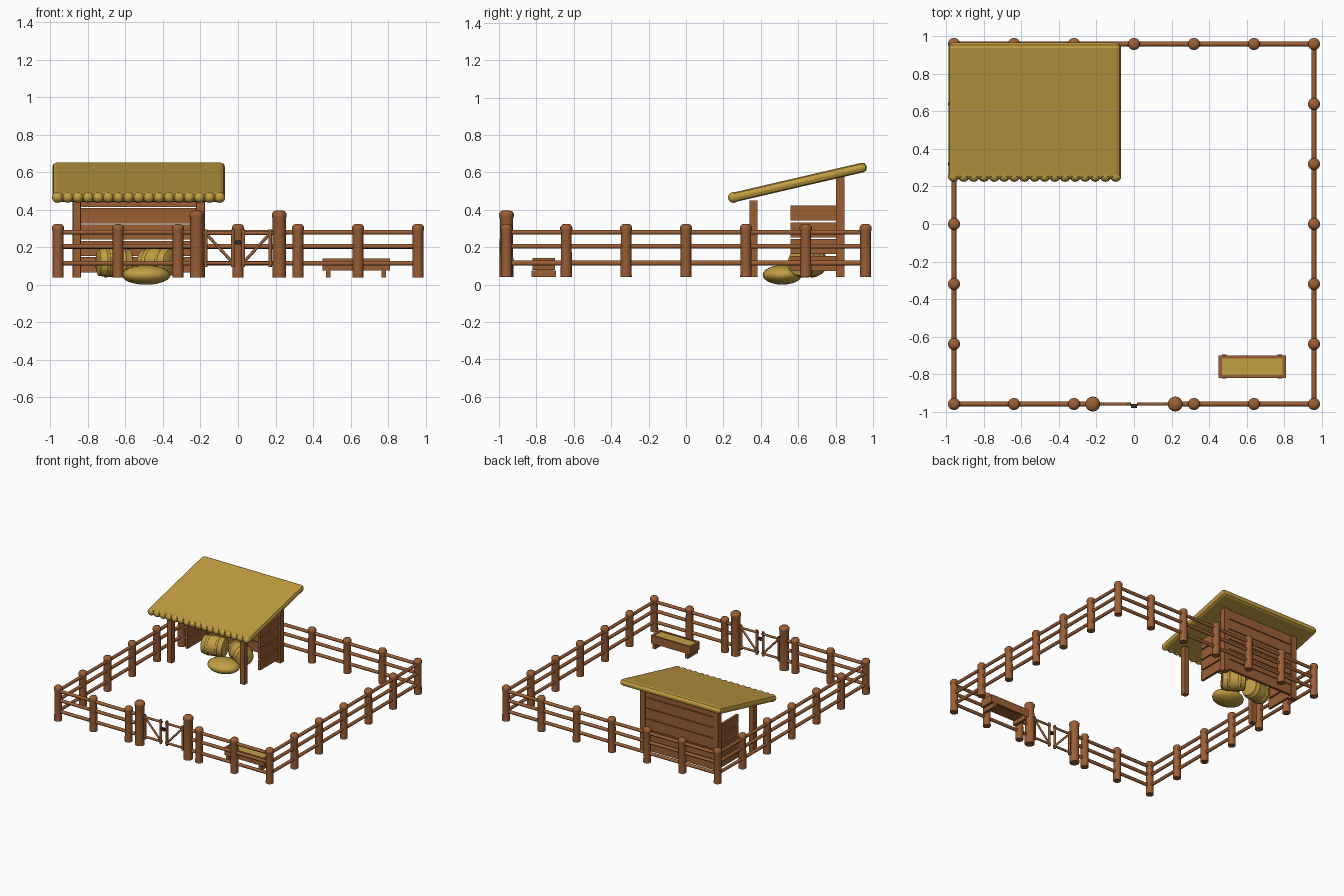
import bpy, bmesh, math
from mathutils import Vector, Matrix

if "Cube" in bpy.data.objects:
    bpy.data.objects.remove(bpy.data.objects["Cube"])


def mat(name, rgb):
    m = bpy.data.materials.new(name)
    m.diffuse_color = (*rgb, 1)
    m.use_nodes = True
    m.node_tree.nodes["Principled BSDF"].inputs["Base Color"].default_value = m.diffuse_color
    return m


WOOD = mat("brown wood", (0.33, 0.115, 0.036))
HAY = mat("straw", (0.54, 0.34, 0.055))
IRON = mat("dark iron", (0.03, 0.03, 0.035))


def finish(name, bm, m, smooth=True):
    bmesh.ops.recalc_face_normals(bm, faces=bm.faces[:])
    me = bpy.data.meshes.new(name)
    bm.to_mesh(me)
    bm.free()
    me.materials.append(m)
    ob = bpy.data.objects.new(name, me)
    bpy.context.collection.objects.link(ob)
    if smooth:
        bpy.context.view_layer.objects.active = ob
        ob.select_set(True)
        bpy.ops.object.shade_smooth_by_angle(angle=math.radians(40))
        ob.select_set(False)
    return ob


def rod(name, a, b, r, m=WOOD, n=12):
    a, b = Vector(a), Vector(b)
    d = b - a
    bm = bmesh.new()
    mx = Matrix.Translation((a + b) / 2) @ d.to_track_quat('Z', 'Y').to_matrix().to_4x4()
    bmesh.ops.create_cone(bm, cap_ends=True, segments=n, radius1=r, radius2=r, depth=d.length, matrix=mx)
    return finish(name, bm, m)


def box(name, c, s, m=WOOD, bevel=0.0, rot=None):
    bm = bmesh.new()
    bmesh.ops.create_cube(bm, size=1, matrix=Matrix.Diagonal((*s, 1)))
    if bevel:
        bmesh.ops.bevel(bm, geom=bm.edges[:], offset=bevel, segments=2, affect='EDGES', profile=0.5)
    bmesh.ops.transform(bm, verts=bm.verts, matrix=Matrix.Translation(c) @ (rot or Matrix()))
    return finish(name, bm, m, False)


def ball(name, c, s, m):
    bm = bmesh.new()
    bmesh.ops.create_uvsphere(bm, u_segments=20, v_segments=12, radius=1,
                              matrix=Matrix.Translation(c) @ Matrix.Diagonal((*s, 1)))
    return finish(name, bm, m)


def lathe(name, profile, mx, m, n=16):
    # closed solid turned around local z from (radius, height) points
    bm = bmesh.new()
    rings = [[bm.verts.new((r * math.cos(2 * math.pi * i / n), r * math.sin(2 * math.pi * i / n), z))
              for i in range(n)] for r, z in profile]
    for p, q in zip(rings, rings[1:]):
        for i in range(n):
            bm.faces.new((p[i], p[(i + 1) % n], q[(i + 1) % n], q[i]))
    bm.faces.new(rings[0])
    bm.faces.new(rings[-1])
    bm.transform(mx)
    return finish(name, bm, m)


def post(name, x, y, r, top):
    prof = [(r, 0.04), (r * 0.95, top - 0.045), (r * 1.08, top - 0.03), (r * 1.08, top - 0.018),
            (r * 0.8, top - 0.005), (r * 0.35, top)]
    lathe(name, prof, Matrix.Translation((x, y, 0)), WOOD)


# fence posts around the square, leaving the gate gap at the front
E = 0.96
grid = [-0.96, -0.64, -0.32, 0, 0.32, 0.64, 0.96]
for x in grid:
    post("back_post", x, E, 0.03, 0.325)
    if x:
        post("front_post", x, -E, 0.03, 0.325)
for y in grid[1:-1]:
    for s in (-1, 1):
        post("side_post", s * E, y, 0.03, 0.325)

# fence rails
for z in (0.115, 0.205, 0.28):
    rod("back_rail", (-E, E, z), (E, E, z), 0.013)
    for s in (-1, 1):
        rod("side_rail", (s * E, -E, z), (s * E, E, z), 0.013)
        rod("front_rail", (s * E, -E, z), (s * 0.22, -E, z), 0.013)

# gate with two braced leaves
for s in (-1, 1):
    post("gate_post", s * 0.22, -E, 0.037, 0.397)
    for z in (0.115, 0.275):
        rod("gate_rail", (s * 0.2, -E, z), (s * 0.016, -E, z), 0.009)
    for x in (0.028, 0.172):
        rod("gate_stile", (s * x, -E, 0.095), (s * x, -E, 0.295), 0.01)
    rod("gate_brace", (s * 0.168, -E, 0.27), (s * 0.03, -E, 0.12), 0.008)
box("gate_latch", (0, -0.97, 0.225), (0.034, 0.02, 0.022), IRON)

# shelter frame and plank walls
for x in (-0.86, -0.2):
    box("shelter_front_post", (x, 0.36, 0.245), (0.042, 0.042, 0.41))
    box("shelter_back_post", (x, 0.825, 0.31), (0.046, 0.046, 0.54))
    for k in range(4):
        box("side_plank", (x, 0.685, 0.112 + 0.0905 * k), (0.02, 0.25, 0.08))
for k in range(6):
    box("back_plank", (-0.53, 0.83, 0.107 + 0.087 * k), (0.66, 0.022, 0.081))

# thatched roof with a rolled front edge
tilt = Matrix.Rotation(math.atan2(0.16, 0.69), 4, 'X')
box("thatch_roof", (-0.53, 0.603, 0.547), (0.92, 0.745, 0.052), HAY, 0.022, tilt)
for i in range(17):
    ball("thatch_bundle", (-0.962 + 0.054 * i, 0.255, 0.466), (0.03, 0.03, 0.029), HAY)

# round hay bales with raised bands
for x, y, ang in ((-0.66, 0.64, 0.2), (-0.43, 0.65, -0.6)):
    prof = [(0.06, -0.09), (0.07, -0.085), (0.075, -0.055), (0.08, -0.05), (0.08, -0.038), (0.076, -0.033),
            (0.078, 0.0), (0.076, 0.033), (0.08, 0.038), (0.08, 0.05), (0.075, 0.055), (0.07, 0.085), (0.06, 0.09)]
    mx = Matrix.Translation((x, y, 0.118)) @ Matrix.Rotation(ang, 4, 'Z') @ Matrix.Rotation(math.pi / 2, 4, 'Y')
    lathe("hay_bale", prof, mx, HAY, 20)
ball("hay_pile", (-0.49, 0.515, 0.052), (0.13, 0.105, 0.052), HAY)

# feeding trough
cx, cy = 0.63, -0.76
box("trough_floor", (cx, cy, 0.085), (0.33, 0.09, 0.02))
for s in (-1, 1):
    box("trough_side", (cx, cy + s * 0.052, 0.109), (0.36, 0.016, 0.064))
    box("trough_end", (cx + s * 0.171, cy, 0.109), (0.018, 0.12, 0.064))
    box("trough_foot", (cx + s * 0.148, cy, 0.058), (0.024, 0.13, 0.036))
box("trough_hay", (cx, cy, 0.113), (0.325, 0.09, 0.046), HAY)
